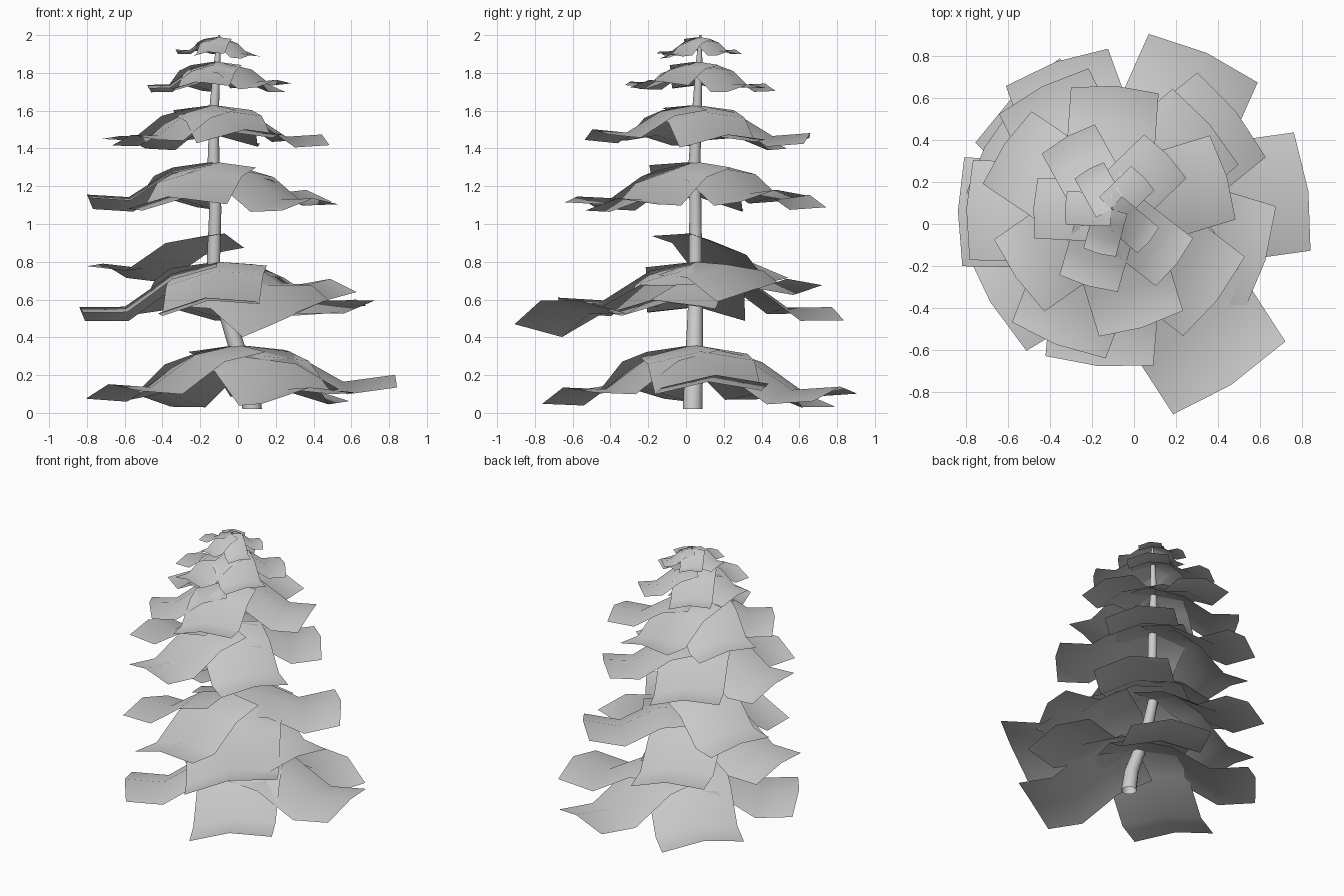
import bpy
from math import radians, cos, sin, pi
from mathutils import Vector, Matrix

if "Cube" in bpy.data.objects:
    bpy.data.objects.remove(bpy.data.objects["Cube"])

# Shared bough shape: fraction of length -> drop as fraction of length
PROFILE = [(0.0, 0.0), (0.33, -0.065), (0.67, -0.28), (1.0, -0.26)]


def add_bough(verts, faces, base, angle, length, width, lift=0, roll=4):
    """Drooping rectangular bough, folded along its middle, pointing to angle."""
    turn = Matrix.Rotation(radians(angle), 3, 'Z')
    tip = turn @ Matrix.Rotation(radians(roll), 3, 'X')
    start = len(verts)
    for t, drop in PROFILE:
        for side in (-1, 0, 1):
            across = Vector((-length * 0.035 * t * abs(side), side * width / 2,
                             -0.10 * width * abs(side)))
            along = Vector((length * t, 0, length * drop + lift * t))
            verts.append(Vector(base) + turn @ along + tip @ across)
    for i in range(len(PROFILE) - 1):
        for j in range(2):
            a = start + i * 3 + j
            faces.append((a, a + 3, a + 4, a + 1))


def make_mesh(name, verts, faces):
    mesh = bpy.data.meshes.new(name)
    mesh.from_pydata(verts, [], faces)
    for poly in mesh.polygons:
        poly.use_smooth = True
    obj = bpy.data.objects.new(name, mesh)
    bpy.context.collection.objects.link(obj)
    return obj


# Tiers of boughs: base point, bough width, then (angle, length, lift, roll)
TIERS = [
    ((0.00, 0.04, 0.36), 0.57, [(8, 0.84, 0.06, 2), (66, 0.85, 0, 4), (135, 0.81, -0.04, 4),
                                (211, 0.80, 0, 4), (299, 0.79, -0.02, 6)]),
    ((-0.11, 0.05, 0.80), 0.52, [(39, 0.77, 0.11, 4), (110, 0.77, -0.04, 4), (179, 0.73, -0.05, 5),
                                 (265, 0.73, 0, 7), (343, 0.77, 0, 4)]),
    ((-0.13, 0.05, 1.33), 0.48, [(41, 0.65, 0.02, 4), (117, 0.68, 0, 4), (178, 0.67, 0, 7),
                                 (249, 0.67, -0.01, 4), (322, 0.67, -0.02, 4)]),
    ((-0.13, 0.05, 1.63), 0.42, [(17, 0.60, 0, 4), (86, 0.61, 0.01, 4), (146, 0.59, -0.01, 7),
                                 (215, 0.53, -0.02, 4), (287, 0.57, 0.02, 4)]),
    ((-0.12, 0.06, 1.86), 0.29, [(44, 0.39, -0.02, 4), (119, 0.41, -0.01, 4), (177, 0.36, -0.03, 4),
                                 (254, 0.37, -0.01, 4), (322, 0.41, 0.01, 4)]),
    ((-0.11, 0.07, 1.99), 0.16, [(44, 0.22, -0.02, 4), (119, 0.22, -0.01, 4), (178, 0.22, -0.01, 4),
                                 (255, 0.22, -0.02, 4), (320, 0.24, -0.03, 4)]),
]
for n, (base, width, boughs) in enumerate(TIERS):
    verts, faces = [], []
    for angle, length, lift, roll in boughs:
        add_bough(verts, faces, base, angle, length, width, lift, roll)
    make_mesh(f"bough_tier_{n + 1}", verts, faces)

# Two odd boughs near the second tier
verts, faces = [], []
add_bough(verts, faces, (-0.05, 0.02, 0.69), -57, 0.94, 0.65, 0.15, 11)
add_bough(verts, faces, (-0.07, 0.02, 0.95), 152, 0.73, 0.45, 0.03, 8)
make_mesh("loose_boughs", verts, faces)

# Leaning tapered trunk: x, y, z, radius per ring
RINGS = [(0.075, 0.035, 0.02, 0.052), (0.055, 0.04, 0.18, 0.049), (-0.01, 0.045, 0.36, 0.045),
         (-0.08, 0.05, 0.58, 0.039), (-0.13, 0.05, 0.80, 0.035), (-0.12, 0.05, 1.08, 0.032),
         (-0.13, 0.045, 1.33, 0.031), (-0.125, 0.06, 1.63, 0.025), (-0.11, 0.07, 1.86, 0.017),
         (-0.10, 0.075, 2.0, 0.006)]
SIDES = 12
verts, faces = [], []
for x, y, z, r in RINGS:
    for k in range(SIDES):
        a = 2 * pi * k / SIDES
        verts.append((x + r * cos(a), y + r * sin(a), z))
for i in range(len(RINGS) - 1):
    for k in range(SIDES):
        a, b = i * SIDES + k, i * SIDES + (k + 1) % SIDES
        faces.append((a, b, b + SIDES, a + SIDES))
make_mesh("trunk", verts, faces)
